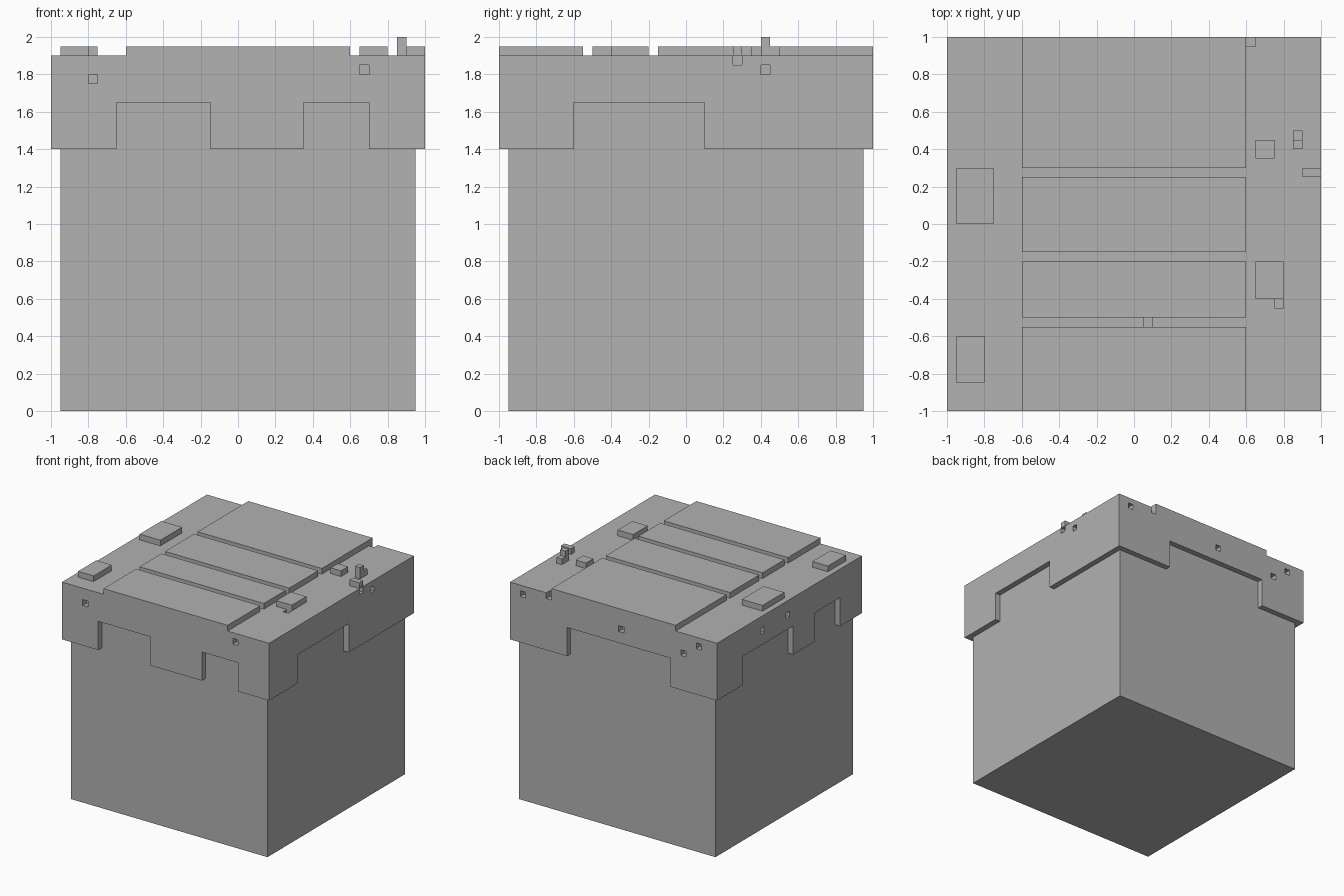
import bpy
import bmesh
from mathutils import Vector

cube = bpy.data.objects.get("Cube")
if cube:
    bpy.data.objects.remove(cube, do_unlink=True)

grey = bpy.data.materials.new("plain grey")
grey.use_nodes = True
COLOUR = (0.445, 0.445, 0.445, 1)
grey.diffuse_color = COLOUR
grey.node_tree.nodes["Principled BSDF"].inputs["Base Color"].default_value = COLOUR


def boxes(name, spans):
    """One object made of boxes, each given as (x range, y range, z range)."""
    bm = bmesh.new()
    for span in spans:
        low, high = Vector(s[0] for s in span), Vector(s[1] for s in span)
        verts = bmesh.ops.create_cube(bm, size=1)["verts"]
        for v in verts:
            v.co = (low + high) / 2 + v.co * (high - low)
    mesh = bpy.data.meshes.new(name)
    bm.to_mesh(mesh)
    bm.free()
    mesh.materials.append(grey)
    obj = bpy.data.objects.new(name, mesh)
    bpy.context.collection.objects.link(obj)
    return obj


def side_cut(side, a, b, z0, z1):
    """Box that cuts 0.05 into one side of the cover."""
    depth = (0.95, 1.1) if side in ("left", "back") else (-1.1, -0.95)
    along = (a, b)
    if side in ("left", "right"):
        return (depth, along, (z0, z1))
    return (along, depth, (z0, z1))


# Block body and overhanging cover
boxes("base_block", [((-0.95, 0.95), (-0.95, 0.95), (0, 1.4))])
cover = boxes("cover", [((-1, 1), (-1, 1), (1.4, 1.9))])

# Notches along the lower rim; "left" is the +x side
notches = [("front", -0.65, -0.15), ("front", 0.35, 0.7),
           ("left", -0.6, 0.1), ("back", -0.55, 0.45),
           ("right", -0.05, 0.65), ("right", -0.7, -0.35)]
cuts = [side_cut(side, a, b, 1.3, 1.65) for side, a, b in notches]

# Small square pits in the sides: side, start along it, start height
pits = [("front", -0.8, 1.75), ("front", 0.65, 1.8),
        ("left", 0.4, 1.8),
        ("back", 0.85, 1.8), ("back", -0.1, 1.75),
        ("back", -0.7, 1.7), ("back", -0.85, 1.8),
        ("right", 0.35, 1.75), ("right", 0, 1.75)]
cuts += [side_cut(side, a, a + 0.05, z, z + 0.05) for side, a, z in pits]

# Pits open at the top edge, then pits in the top
cuts += [side_cut("left", 0.25, 0.3, 1.85, 2), side_cut("back", 0.6, 0.65, 1.85, 2)]
cuts += [((x, x + 0.05), (y, y + 0.05), (1.85, 2))
         for x, y in [(0.05, -0.55), (0.75, -0.45)]]

cutter = boxes("cover_cutter", cuts)
cutter.hide_render = True
cutter.hide_viewport = True
cutter.display_type = "WIRE"
mod = cover.modifiers.new("notches_and_pits", "BOOLEAN")
mod.operation = "DIFFERENCE"
mod.solver = "EXACT"
mod.object = cutter

# Wide slabs across the top
TOP = (1.9, 1.95)
slabs = [(-1, -0.55), (-0.5, -0.2), (-0.15, 0.25), (0.3, 1)]
for i, y in enumerate(slabs, 1):
    boxes(f"top_slab_{i}", [((-0.6, 0.6), y, TOP)])

# Loose raised plates
plates = [((-0.95, -0.75), (0, 0.3)), ((-0.95, -0.8), (-0.85, -0.6)),
          ((0.65, 0.8), (-0.4, -0.2)), ((0.65, 0.75), (0.35, 0.45)),
          ((0.9, 1), (0.25, 0.3))]
for i, (x, y) in enumerate(plates, 1):
    boxes(f"top_plate_{i}", [(x, y, TOP)])

# Small stepped knob
boxes("knob_step", [((0.85, 0.9), (0.45, 0.5), TOP)])
boxes("knob_post", [((0.85, 0.9), (0.4, 0.45), (1.9, 2))])
